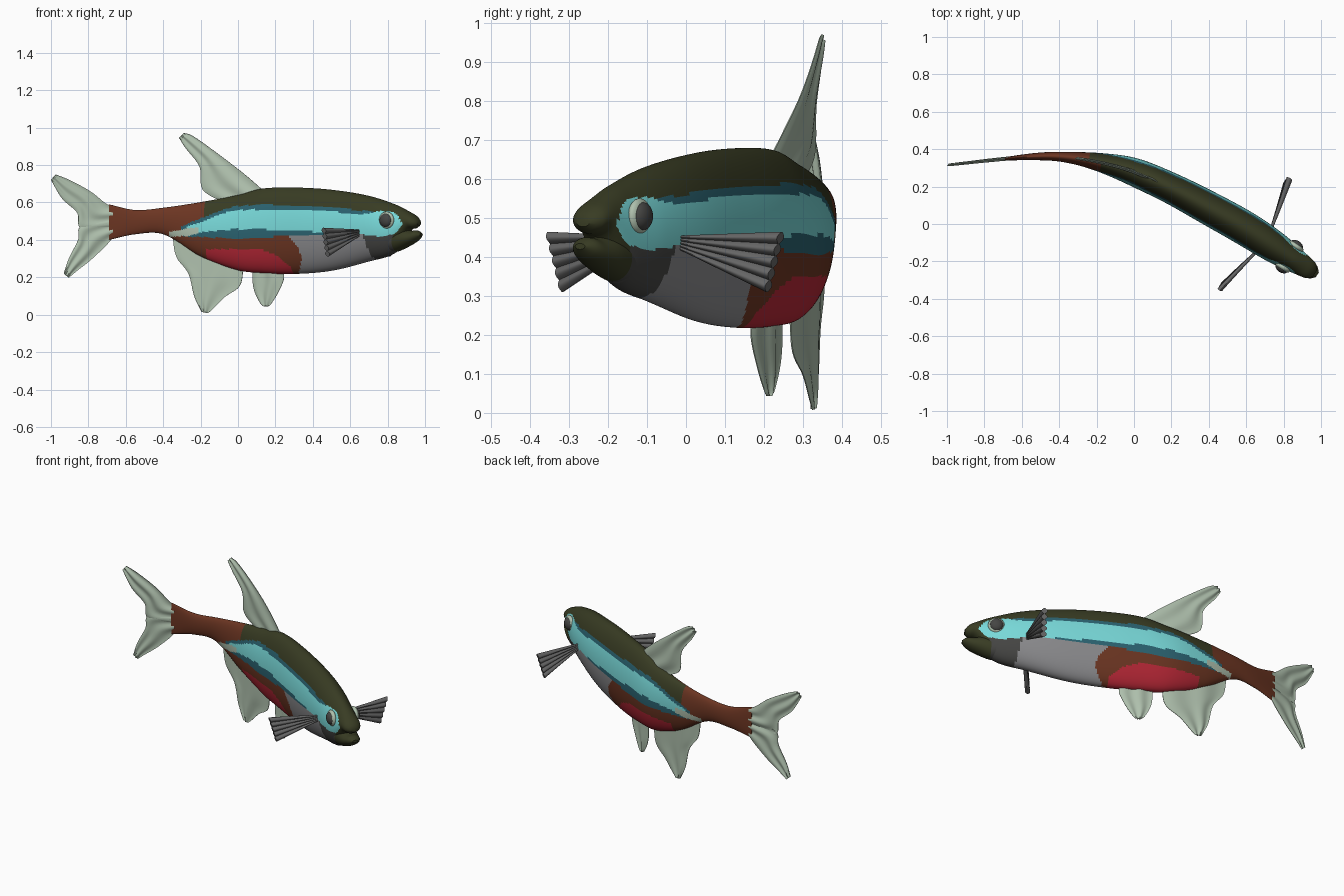
import bpy, bmesh, math
from mathutils import Vector, Matrix

if "Cube" in bpy.data.objects:
    bpy.data.objects.remove(bpy.data.objects["Cube"])

# ---- colours
COLOURS = {
    "olive": (0.040, 0.045, 0.017), "teal": (0.024, 0.125, 0.165),
    "cyan": (0.19, 0.70, 0.70), "belly_grey": (0.25, 0.25, 0.26),
    "dark_grey": (0.06, 0.06, 0.057), "red": (0.46, 0.02, 0.036),
    "brown": (0.15, 0.036, 0.016), "pale_green": (0.43, 0.53, 0.42),
    "fin_grey": (0.13, 0.13, 0.13)}
MATS = {}
for n, c in COLOURS.items():
    MATS[n] = bpy.data.materials.new(n)
    MATS[n].diffuse_color = (*c, 1)
NAMES = list(COLOURS)


def interp(tab, t):
    """Smooth curve through (t, value) pairs, clamped at the ends."""
    if t <= tab[0][0]:
        return tab[0][1]
    if t >= tab[-1][0]:
        return tab[-1][1]
    i = max(k for k in range(len(tab) - 1) if tab[k][0] <= t)

    def slope(k):
        a, b = tab[max(k - 1, 0)], tab[min(k + 1, len(tab) - 1)]
        return (b[1] - a[1]) / (b[0] - a[0])
    (t0, v0), (t1, v1) = tab[i], tab[i + 1]
    h = t1 - t0
    s = (t - t0) / h
    return ((2*s**3 - 3*s**2 + 1) * v0 + (s**3 - 2*s**2 + s) * h * slope(i)
            + (3*s**2 - 2*s**3) * v1 + (s**3 - s**2) * h * slope(i + 1))


# ---- bent spine seen from above
SPINE = [(-1, .315), (-.65, .352), (-.45, .362), (-.3, .35), (-.15, .322), (0, .278),
         (.2, .19), (.4, .085), (.6, -.027), (.8, -.155), (1, -.285)]


def side(u):
    d = (interp(SPINE, min(u + .03, 1)) - interp(SPINE, max(u - .03, -1))) \
        / (min(u + .03, 1) - max(u - .03, -1))
    return Vector((-d, 1, 0)).normalized()


def place(p):
    """Spine coordinates (along, sideways, height) to world."""
    u, lat, z = p
    return Vector((u, interp(SPINE, u), z)) + side(u) * lat


def finish(ob):
    bpy.ops.object.select_all(action='DESELECT')
    ob.select_set(True)
    bpy.context.view_layer.objects.active = ob
    bpy.ops.object.shade_smooth_by_angle(angle=math.radians(40))


def skin(name, rings, paint):
    """Skin closed rings; paint is a colour name or a rule on spine coordinates."""
    bm = bmesh.new()
    vs = [[bm.verts.new(place(p)) for p in r] for r in rings]
    n = len(rings[0])

    def face(ids):
        f = bm.faces.new([vs[i][j] for i, j in ids])
        pts = [rings[i][j] for i, j in ids]
        c = [sum(q[k] for q in pts) / len(pts) for k in range(3)]
        f.material_index = NAMES.index(paint(*c)) if callable(paint) else 0
    for i in range(len(rings) - 1):
        for j in range(n):
            k = (j + 1) % n
            face([(i, j), (i, k), (i + 1, k), (i + 1, j)])
    face([(0, j) for j in range(n)])
    face([(len(rings) - 1, j) for j in range(n)])
    bmesh.ops.recalc_face_normals(bm, faces=bm.faces)
    me = bpy.data.meshes.new(name)
    for m in (NAMES if callable(paint) else [paint]):
        me.materials.append(MATS[m])
    bm.to_mesh(me)
    bm.free()
    ob = bpy.data.objects.new(name, me)
    bpy.context.collection.objects.link(ob)
    finish(ob)


def loft(name, top, bot, wid, count, segs, paint):
    """Oval sections from top, bottom and half-width curves."""
    a, b = top[0][0], top[-1][0]
    rings = []
    for i in range(count + 1):
        u = a + (b - a) * i / count
        t, m, w = interp(top, u), interp(bot, u), interp(wid, u)
        rings.append([(u, w * math.cos(2*math.pi*j/segs),
                       (t + m) / 2 + (t - m) / 2 * math.sin(2*math.pi*j/segs))
                      for j in range(segs)])
    skin(name, rings, paint)


# ---- body pattern
TEAL_TOP = [(-.32, .465), (-.15, .53), (0, .578), (.25, .588), (.5, .578), (.7, .557), (.8, .55)]
TEAL_BOT = [(-.32, .42), (0, .41), (.3, .42), (.5, .427), (.7, .44)]
CYAN_TOP = [(-.3, .465), (-.2, .49), (-.1, .53), (0, .555), (.3, .565), (.5, .557),
            (.7, .537), (.8, .553), (.87, .54), (.91, .49)]
CYAN_BOT = [(-.3, .44), (-.2, .44), (0, .457), (.3, .452), (.5, .44), (.7, .43),
            (.8, .42), (.87, .435), (.91, .48)]


def pattern(u, lat, z):
    if -.37 < u < -.2 and abs(z - (.44 + .12 * (u + .28))) < .021 - .08 * abs(u + .27):
        return "pale_green"
    if -.27 < u < .91 and interp(CYAN_BOT, u) < z < interp(CYAN_TOP, u):
        return "cyan"
    if -.3 < u < .76 and interp(TEAL_BOT, u) < z < interp(TEAL_TOP, u):
        return "teal"
    if z > interp(TEAL_TOP, u):
        return "olive" if u > (-.17 if lat < 0 else -.24) else "brown"
    if -.16 < u < .3 and z < .35 - 2.7 * max(0, u - .12) ** 2:
        return "red"
    if u < .37 - 5 * (z - .31) ** 2:
        return "brown"
    if u < .74 - .2 * (z - .3):
        return "belly_grey"
    return "dark_grey" if u < .86 and z < .45 else "olive"


# ---- body with upper jaw
loft("body",
     [(-.69, .59), (-.55, .56), (-.4, .572), (-.2, .602), (0, .64), (.13, .674), (.3, .68),
      (.5, .668), (.7, .635), (.85, .585), (.92, .547), (.95, .527), (.968, .503)],
     [(-.69, .40), (-.55, .43), (-.4, .43), (-.2, .312), (0, .238), (.13, .223), (.3, .218),
      (.5, .235), (.7, .285), (.83, .325), (.88, .385), (.92, .453), (.95, .462), (.968, .478)],
     [(-.69, .009), (-.55, .018), (-.4, .026), (-.3, .035), (-.2, .048), (0, .075), (.2, .083),
      (.4, .09), (.6, .092), (.75, .085), (.85, .069), (.92, .055), (.95, .045), (.968, .02)],
     170, 112, pattern)

# ---- lower jaw
loft("lower_jaw",
     [(.80, .46), (.88, .46), (.93, .449), (.96, .45), (.98, .435)],
     [(.80, .335), (.85, .337), (.92, .37), (.96, .397), (.98, .42)],
     [(.80, .06), (.88, .06), (.93, .05), (.96, .038), (.98, .015)],
     24, 32, lambda u, l, z: "dark_grey" if u < .85 else "olive")


# ---- thin fins spanned between a leading and a trailing edge
def fin(name, lead, trail, thick=.007, nu=20, nv=16):
    def edge(pts, t):
        t *= len(pts) - 1
        return [interp([(i, p[k]) for i, p in enumerate(pts)], t) for k in (0, 1)]
    rings = []
    for i in range(nu + 1):
        t = i / nu
        a, b = edge(lead, t), edge(trail, t)
        front, back = [], []
        for j in range(nv + 1):
            v = j / nv
            x, z = (a[k] + (b[k] - a[k]) * v for k in (0, 1))
            wave = .004 * math.sin(4 * math.pi * v)
            half = thick * (.25 + .75 * math.sin(math.pi * v)) * (1 - .5 * t)
            front.append((x, wave + half, z))
            back.append((x, wave - half, z))
        rings.append(front + back[::-1])
    skin(name, rings, "pale_green")


fin("dorsal_fin", [(.14, .66), (.03, .755), (-.12, .87), (-.24, .955), (-.29, .972)],
    [(-.08, .6), (-.19, .67), (-.205, .79), (-.28, .89), (-.315, .945)])
fin("anal_fin", [(.03, .26), (.01, .155), (-.07, .095), (-.13, .035), (-.16, .008)],
    [(-.35, .42), (-.33, .31), (-.265, .22), (-.235, .1), (-.195, .015)])
fin("pelvic_fin", [(.24, .25), (.245, .19), (.21, .11), (.175, .055), (.16, .043)],
    [(.08, .25), (.078, .18), (.09, .12), (.12, .06), (.14, .043)])
fin("tail_upper_lobe", [(-.67, .58), (-.71, .597), (-.79, .66), (-.9, .72), (-.975, .75)],
    [(-.67, .47), (-.838, .46), (-.86, .545), (-.94, .62), (-1.0, .72)])
fin("tail_lower_lobe", [(-.67, .41), (-.71, .365), (-.79, .29), (-.86, .235), (-.905, .197)],
    [(-.67, .51), (-.838, .475), (-.855, .4), (-.905, .3), (-.932, .22)])

# ---- ribbed side fins and eyes, mirrored across the spine
for s, label in ((-1, "near"), (1, "far")):
    rings = []
    for i in range(9):
        t = i / 8
        front, back = [], []
        for j in range(41):
            v = j / 40
            lat = .07 + (.285 - .045 * v) * t
            z = .455 - .03 * v + (.01 - .125 * v) * t
            rib = (.004 + .007 * t) * abs(math.sin(5 * math.pi * v))
            u = .695 - .05 * t
            front.append((u + .002 + rib, s * lat, z))
            back.append((u - .002 - rib, s * lat, z))
        rings.append(front + back[::-1])
    skin(label + "_pectoral_fin", rings, "fin_grey")

    for part, r, depth, lat, col in (("eye_ring", .046, .02, .066, "pale_green"),
                                     ("eye", .037, .024, .073, "dark_grey")):
        bpy.ops.mesh.primitive_uv_sphere_add(segments=32, ring_count=16, radius=1)
        ob = bpy.context.object
        ob.name = label + "_" + part
        turn = Vector((0, 0, 1)).rotation_difference(side(.83) * s).to_matrix().to_4x4()
        ob.data.transform(Matrix.Translation(place((.83, s * lat, .505))) @ turn
                          @ Matrix.Diagonal((r, r, depth, 1)))
        ob.data.materials.append(MATS[col])
        finish(ob)

for m in bpy.data.materials:
    if m.users and not m.is_grease_pencil:
        m.use_nodes = True
        m.node_tree.nodes["Principled BSDF"].inputs["Base Color"].default_value = m.diffuse_color
